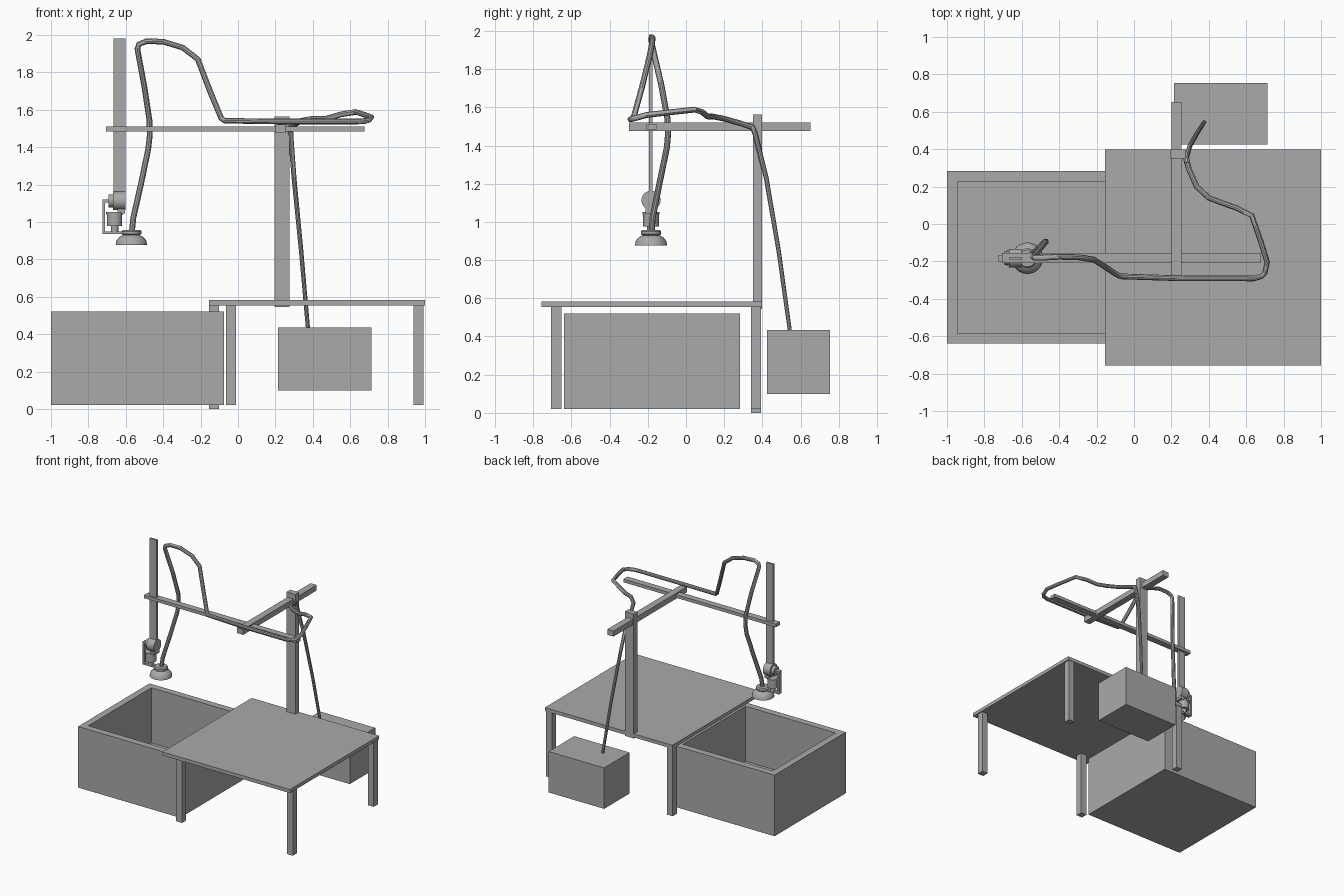
import bpy, bmesh, math
from mathutils import Matrix, Vector

if "Cube" in bpy.data.objects:
    bpy.data.objects.remove(bpy.data.objects["Cube"])

grey = bpy.data.materials.new("mid grey")
grey.diffuse_color = (0.4, 0.4, 0.4, 1)
grey.use_nodes = True
grey.node_tree.nodes["Principled BSDF"].inputs["Base Color"].default_value = grey.diffuse_color


def finish(name, bm, smooth=False):
    bmesh.ops.recalc_face_normals(bm, faces=bm.faces)
    mesh = bpy.data.meshes.new(name)
    bm.to_mesh(mesh)
    bm.free()
    mesh.materials.append(grey)
    obj = bpy.data.objects.new(name, mesh)
    bpy.context.collection.objects.link(obj)
    if smooth:
        shade(obj)
    return obj


def shade(obj):
    bpy.ops.object.select_all(action='DESELECT')
    obj.select_set(True)
    bpy.context.view_layer.objects.active = obj
    bpy.ops.object.shade_smooth_by_angle(angle=math.radians(35))


def box(name, x, y, z):
    bm = bmesh.new()
    lo, hi = Vector((x[0], y[0], z[0])), Vector((x[1], y[1], z[1]))
    size = hi - lo
    bmesh.ops.create_cube(bm, size=1, matrix=Matrix.Translation((lo + hi) / 2)
                          @ Matrix.Diagonal((*size, 1)))
    return finish(name, bm)


def lathe(name, profile, origin, axis='Z', steps=32):
    """Spin (radius, height) points about an axis through origin."""
    bm = bmesh.new()
    verts = [bm.verts.new((r, 0, h)) for r, h in profile]
    edges = [bm.edges.new(p) for p in zip(verts, verts[1:])]
    bmesh.ops.spin(bm, geom=verts + edges, cent=(0, 0, 0), axis=(0, 0, 1),
                   angle=math.tau, steps=steps)
    bmesh.ops.remove_doubles(bm, verts=bm.verts, dist=1e-5)
    m = Matrix.Translation(origin)
    if axis == 'X':
        m = m @ Matrix.Rotation(math.pi / 2, 4, 'Y')
    bm.transform(m)
    return finish(name, bm, True)


def cylinder(name, r, length, origin, axis='Z'):
    return lathe(name, [(0, 0), (r, 0), (r, length), (0, length)], origin, axis)


def tube(name, points, r0, r1):
    """Round tube along points, tapering evenly from r0 to r1."""
    cu = bpy.data.curves.new(name, 'CURVE')
    cu.dimensions = '3D'
    cu.bevel_depth = 1.0
    cu.bevel_resolution = 3
    cu.use_fill_caps = True
    sp = cu.splines.new('POLY')
    sp.points.add(len(points) - 1)
    for i, (pt, p) in enumerate(zip(sp.points, points)):
        pt.co = (*p, 1)
        pt.radius = r0 + (r1 - r0) * i / (len(points) - 1)
    cu.materials.append(grey)
    obj = bpy.data.objects.new(name, cu)
    bpy.context.collection.objects.link(obj)
    bpy.ops.object.select_all(action='DESELECT')
    obj.select_set(True)
    bpy.context.view_layer.objects.active = obj
    bpy.ops.object.convert(target='MESH')
    shade(bpy.context.view_layer.objects.active)


# Open bin: top face inset, then pushed down to make the cavity
bin_obj = box("bin", (-1, -0.075), (-0.64, 0.283), (0.02, 0.52))
bm = bmesh.new()
bm.from_mesh(bin_obj.data)
top = max(bm.faces, key=lambda f: f.calc_center_median().z)
bmesh.ops.inset_region(bm, faces=[top], thickness=0.055, use_even_offset=True)
cavity = bmesh.ops.extrude_discrete_faces(bm, faces=[top])["faces"][0]
bmesh.ops.translate(bm, verts=cavity.verts, vec=(0, 0, -0.45))
bm.to_mesh(bin_obj.data)
bm.free()

# Table
box("table_top", (-0.155, 1.0), (-0.757, 0.398), (0.554, 0.583))
legs = {"front_left_leg": (-0.065, -0.707, 0.02), "front_right_leg": (0.938, -0.707, 0.02),
        "back_left_leg": (-0.155, 0.34, 0.0), "back_right_leg": (0.938, 0.34, 0.02)}
for name, (x, y, z) in legs.items():
    box(name, (x, x + 0.053), (y, y + 0.054), (z, 0.555))

# Gantry
box("post", (0.195, 0.275), (0.351, 0.398), (0.545, 1.563))
box("depth_beam", (0.2, 0.255), (-0.298, 0.653), (1.475, 1.52))
box("cross_beam", (-0.705, 0.675), (-0.208, -0.155), (1.484, 1.51))
box("vertical_slide", (-0.665, -0.602), (-0.193, -0.176), (1.11, 1.98))

# Vacuum pump box behind the table
box("pump_box", (0.213, 0.715), (0.425, 0.755), (0.1, 0.435))

# Wrist: two motors joined by a bent bracket
Y = -0.183
cylinder("upper_motor", 0.05, 0.065, (-0.667, Y, 1.113), 'X')
cylinder("upper_motor_hub", 0.035, 0.03, (-0.692, Y, 1.113), 'X')
box("bracket_top", (-0.725, -0.685), (Y - 0.018, Y + 0.018), (1.105, 1.121))
box("bracket_side", (-0.725, -0.71), (Y - 0.018, Y + 0.018), (0.935, 1.121))
box("bracket_bottom", (-0.725, -0.6), (Y - 0.018, Y + 0.018), (0.935, 0.95))
box("motor_mount", (-0.645, -0.605), (Y - 0.03, Y + 0.03), (1.045, 1.07))
cylinder("lower_motor_flange", 0.045, 0.012, (-0.66, Y, 1.04))
cylinder("lower_motor", 0.041, 0.065, (-0.66, Y, 0.977))
cylinder("lower_motor_shaft", 0.02, 0.035, (-0.66, Y, 0.945))

# Suction cup, hollow underneath
lathe("suction_cup", [(0, 0.925), (0.045, 0.92), (0.068, 0.9), (0.078, 0.877), (0.084, 0.877),
                      (0.08, 0.9), (0.066, 0.918), (0.045, 0.93), (0.053, 0.936),
                      (0.053, 0.95), (0.045, 0.958), (0, 0.958)], (-0.57, Y, 0))

# Vacuum hose from the cup over the beam to the post, then down to the pump
tube("vacuum_hose", [
    (-0.568, -0.18, 0.94), (-0.56, -0.175, 1.02), (-0.515, -0.135, 1.22), (-0.48, -0.1, 1.39),
    (-0.472, -0.094, 1.46), (-0.473, -0.097, 1.54), (-0.5, -0.13, 1.72), (-0.538, -0.178, 1.925),
    (-0.53, -0.18, 1.95), (-0.49, -0.18, 1.966), (-0.4, -0.175, 1.964), (-0.295, -0.178, 1.932),
    (-0.215, -0.19, 1.87), (-0.15, -0.232, 1.7), (-0.09, -0.272, 1.555), (-0.07, -0.28, 1.541),
    (0.24, -0.29, 1.537), (0.64, -0.291, 1.537), (0.68, -0.28, 1.54), (0.7, -0.26, 1.545),
    (0.712, -0.205, 1.56), (0.68, -0.1, 1.572), (0.63, 0.045, 1.588), (0.55, 0.085, 1.575),
    (0.47, 0.113, 1.552), (0.4, 0.14, 1.552), (0.335, 0.2, 1.54), (0.295, 0.29, 1.515),
    (0.28, 0.345, 1.495)], 0.016, 0.015)
tube("pump_hose", [(0.283, 0.325, 1.505), (0.28, 0.348, 1.495), (0.282, 0.362, 1.46),
                   (0.3, 0.42, 1.23), (0.337, 0.485, 0.85), (0.375, 0.545, 0.42)], 0.016, 0.011)
